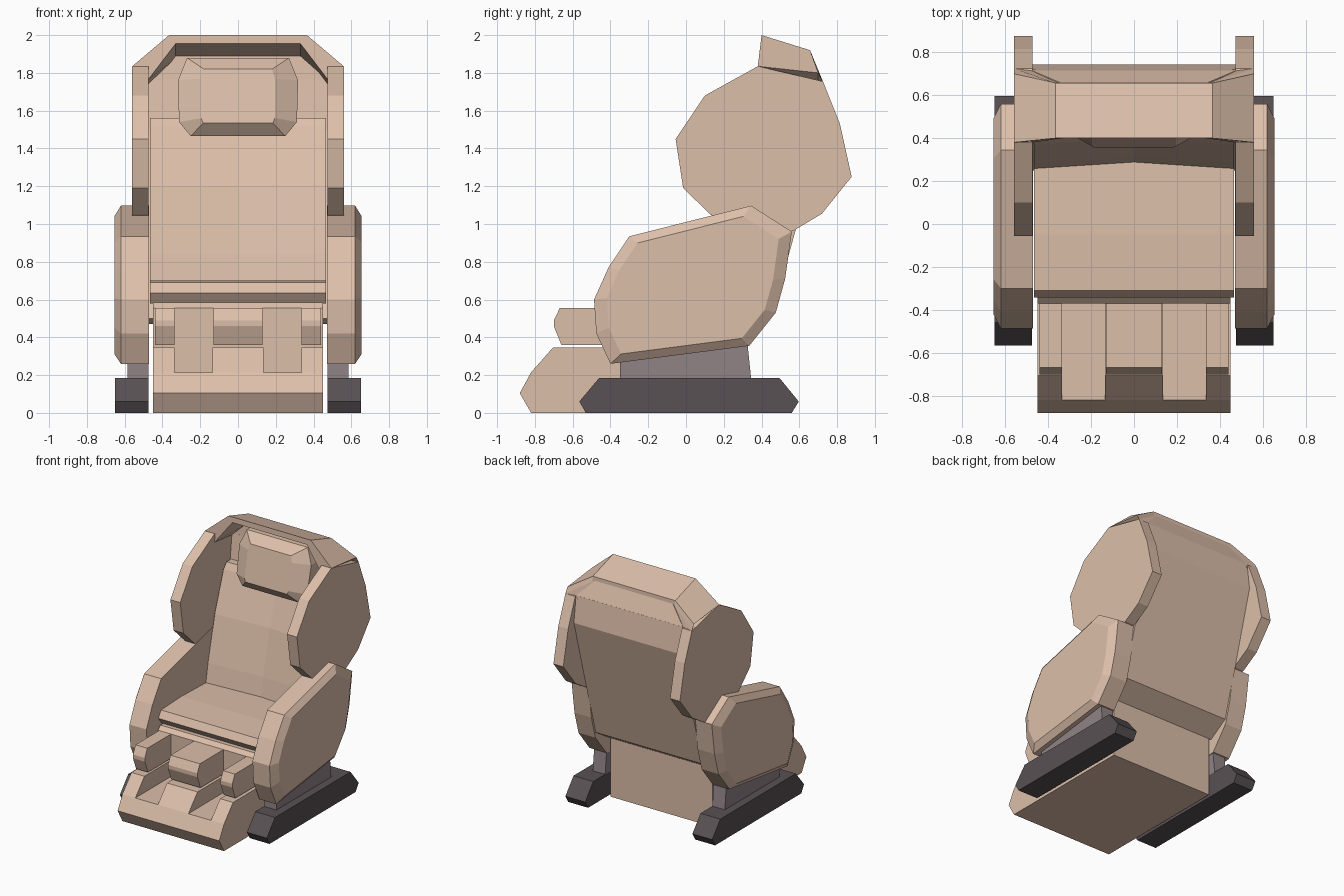
import bpy, bmesh

if "Cube" in bpy.data.objects:
    bpy.data.objects.remove(bpy.data.objects["Cube"])


def material(name, rgb):
    m = bpy.data.materials.new(name)
    m.diffuse_color = (*rgb, 1)
    m.use_nodes = True
    m.node_tree.nodes["Principled BSDF"].inputs["Base Color"].default_value = m.diffuse_color
    return m


TAN = material("tan leather", (0.72, 0.52, 0.40))
DARK = material("dark plastic", (0.10, 0.082, 0.087))
GREY = material("warm grey plastic", (0.28, 0.23, 0.24))


def loft(name, rings, mat, mirror=False):
    """Bridge matching rings of 3D points and cap both ends."""
    bm = bmesh.new()
    loops = [[bm.verts.new(p) for p in r] for r in rings]
    n = len(loops[0])
    for a, b in zip(loops, loops[1:]):
        for i in range(n):
            j = (i + 1) % n
            bm.faces.new((a[i], a[j], b[j], b[i]))
    bm.faces.new(loops[0])
    bm.faces.new(loops[-1])
    bmesh.ops.recalc_face_normals(bm, faces=bm.faces)
    me = bpy.data.meshes.new(name)
    bm.to_mesh(me)
    bm.free()
    me.materials.append(mat)
    ob = bpy.data.objects.new(name, me)
    bpy.context.collection.objects.link(ob)
    if mirror:
        ob.modifiers.new("mirror", 'MIRROR').use_mirror_merge = False
    return ob


def prism(name, profile, x0, x1, mat=TAN, mirror=False):
    """Extrude a (y, z) side profile from x0 to x1."""
    return loft(name, [[(x, y, z) for y, z in profile] for x in (x0, x1)], mat, mirror)


# Floor skids and their supports
prism("skid", [(-.53, 0), (.56, 0), (.597, .06), (.495, .185), (-.46, .185), (-.565, .06)],
      .475, .65, DARK, True)
prism("support", [(-.35, .18), (.345, .18), (.32, .42), (-.35, .42)], .475, .585, GREY, True)

# Armrests with a bevelled outer face
arm = [(-.40, .26), (.335, .355), (.475, .53), (.525, .71), (.56, .96),
       (.345, 1.097), (-.30, .935), (-.41, .77), (-.487, .6), (-.475, .42)]
arm_in = [(.03 + (y - .03) * .87, .66 + (z - .66) * .87) for y, z in arm]
loft("armrest", [[(x, y, z) for y, z in p] for x, p in ((.47, arm), (.62, arm), (.655, arm_in))],
     TAN, True)

# Base body and seat cushion
prism("base_body", [(-.37, 0), (.31, 0), (.31, .56), (-.34, .585), (-.37, .555)], -.45, .45)
prism("seat", [(-.30, .58), (-.315, .60), (-.342, .635), (-.31, .69), (-.05, .70), (.30, .69), (.30, .58)],
      -.465, .465)

# Foot block: full height between the two foot channels
foot = [(-.36, 0), (-.82, 0), (-.88, .105), (-.82, .215), (-.705, .345), (-.36, .345)]
channel = foot[:4] + [(-.36, .215)]
calf = [(-.36, .36), (-.66, .36), (-.70, .46), (-.70, .49), (-.668, .555), (-.36, .555)]
prism("foot_block_middle", foot, -.135, .135)
prism("foot_block_outer", foot, .335, .45, mirror=True)
prism("foot_channel", channel, .135, .335, mirror=True)
prism("calf_pad_middle", calf, -.13, .13)
prism("calf_pad_outer", calf, .335, .44, mirror=True)

# Back shell and its narrowing top
prism("back_shell", [(.25, .50), (.31, .47), (.47, .57), (.742, .1 + 1.45), (.715, 1.76),
                     (.60, 1.76), (.57, 1.5), (.33, .69)], -.475, .475)
loft("back_shell_top", [[(-w, y0, z), (w, y0, z), (w, y1, z), (-w, y1, z)]
                        for w, y0, y1, z in ((.475, .60, .715, 1.758), (.335, .61, .655, 1.90))], TAN)

# Backrest cushion, slightly dished across the middle
rings = []
for x, d in ((-.465, 0), (0, .03), (.465, 0)):
    rings.append([(x, y + d, z) for y, z in ((.25, .64), (.26, .70), (.285, .84), (.37, 1.2), (.48, 1.515))]
                 + [(x, .52, 1.56), (x, .62, 1.56), (x, .40, .64)])
loft("backrest_cushion", rings, TAN)

# Headrest pillow
outline = [(-.27, 1.88), (.27, 1.88), (.318, 1.76), (.312, 1.54),
           (.25, 1.465), (-.25, 1.465), (-.312, 1.54), (-.318, 1.76)]
front = [(-.18, 1.82), (.18, 1.82), (.195, 1.77), (.195, 1.56),
         (.185, 1.535), (-.185, 1.535), (-.195, 1.56), (-.195, 1.77)]
loft("headrest", [[(x, y + (z - 1.5) * .2, z) for x, z in p]
                  for y, p in ((.35, front), (.42, outline), (.56, outline))], TAN)

# Side wings
prism("side_wing", [(-.055, 1.45), (.10, 1.68), (.38, 1.835), (.725, 1.755), (.815, 1.53), (.877, 1.25),
                    (.72, 1.055), (.57, .965), (.35, .93), (.13, 1.05), (-.015, 1.19)],
      .473, .56, mirror=True)


# Hood arching over the headrest
def arch(low, high, zl, zh, t):
    half = [(.56, low, zl), (.365, high, zh), (.33, high, zh - t), (.473, low, zl - t * 1.5)]
    left = [(-x, y, z) for x, y, z in half]
    return [half[3], half[0], half[1], left[1], left[0], left[3], left[2], half[2]]


loft("hood", [arch(.38, .40, 1.835, 2.0, .045), arch(.70, .657, 1.80, 1.92, .045),
              arch(.725, .66, 1.755, 1.88, .02)], TAN)
